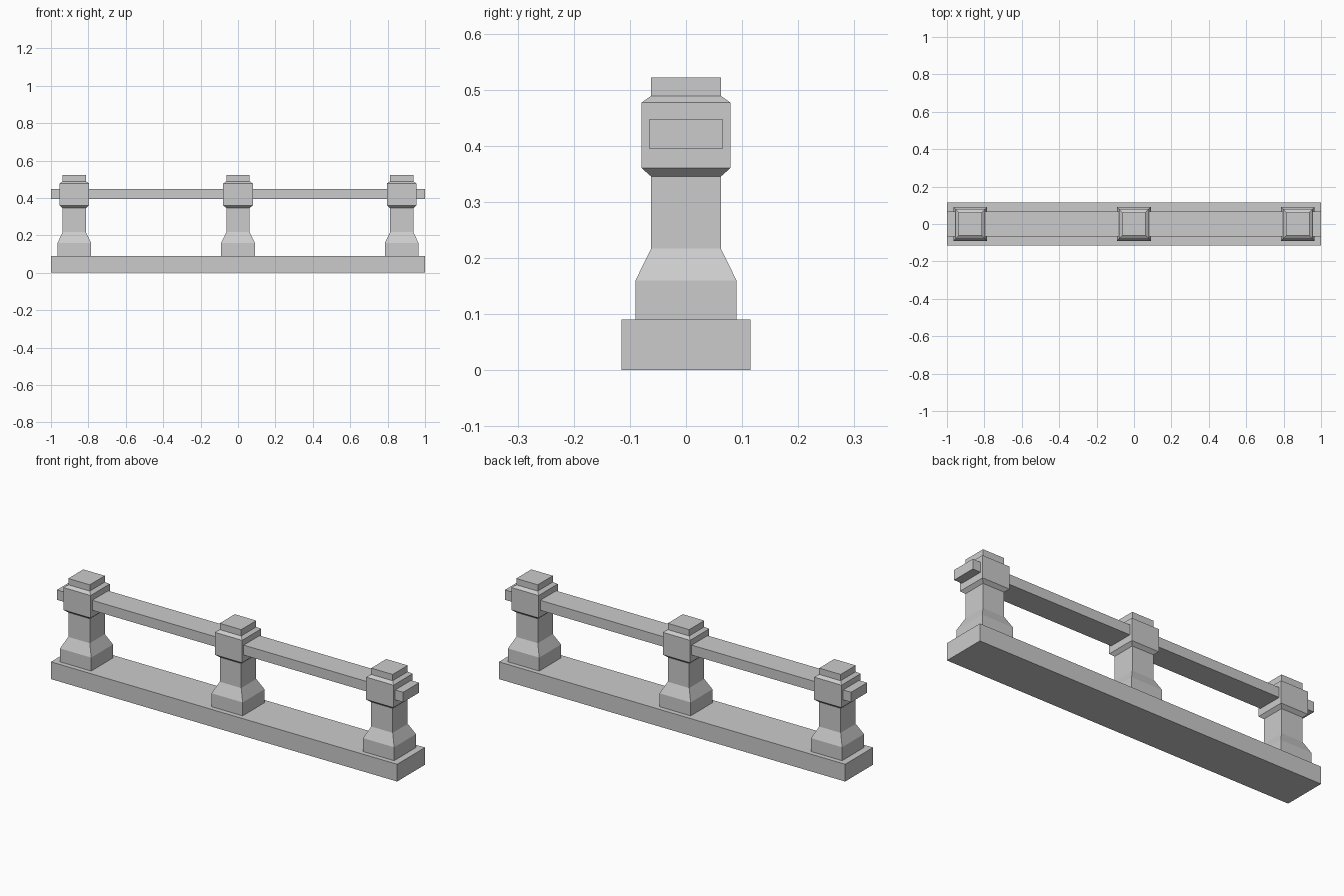
import bpy, bmesh

if "Cube" in bpy.data.objects:
    bpy.data.objects.remove(bpy.data.objects["Cube"])

def make_object(name, bm):
    bmesh.ops.recalc_face_normals(bm, faces=bm.faces)
    mesh = bpy.data.meshes.new(name)
    bm.to_mesh(mesh)
    bm.free()
    obj = bpy.data.objects.new(name, mesh)
    bpy.context.collection.objects.link(obj)
    return obj

def box(name, size, z0, z1):
    bm = bmesh.new()
    bmesh.ops.create_cube(bm, size=1)
    for v in bm.verts:
        v.co = (v.co.x * size[0], v.co.y * size[1], z0 + (v.co.z + 0.5) * (z1 - z0))
    return make_object(name, bm)

def square_post(name, x, profile):
    # Stack square rings of (half width, height) and skin them
    bm = bmesh.new()
    rings = [[bm.verts.new((x + sx * r, sy * r, z))
              for sx, sy in ((-1, -1), (1, -1), (1, 1), (-1, 1))]
             for r, z in profile]
    for a, b in zip(rings, rings[1:]):
        for i in range(4):
            j = (i + 1) % 4
            bm.faces.new((a[i], a[j], b[j], b[i]))
    bm.faces.new(rings[0][::-1])
    bm.faces.new(rings[-1])
    return make_object(name, bm)

# Ground plinth and top rail
box("plinth", (2.0, 0.23), 0.0, 0.09)
box("rail", (2.0, 0.131), 0.395, 0.447)

# Three posts: flared foot, shaft, block head, cap
PROFILE = [(0.09, 0.09), (0.09, 0.16), (0.062, 0.217), (0.062, 0.345),
           (0.079, 0.36), (0.079, 0.477), (0.062, 0.489), (0.062, 0.522)]
for name, x in (("left_post", -0.875), ("middle_post", 0.0), ("right_post", 0.875)):
    square_post(name, x, PROFILE)
